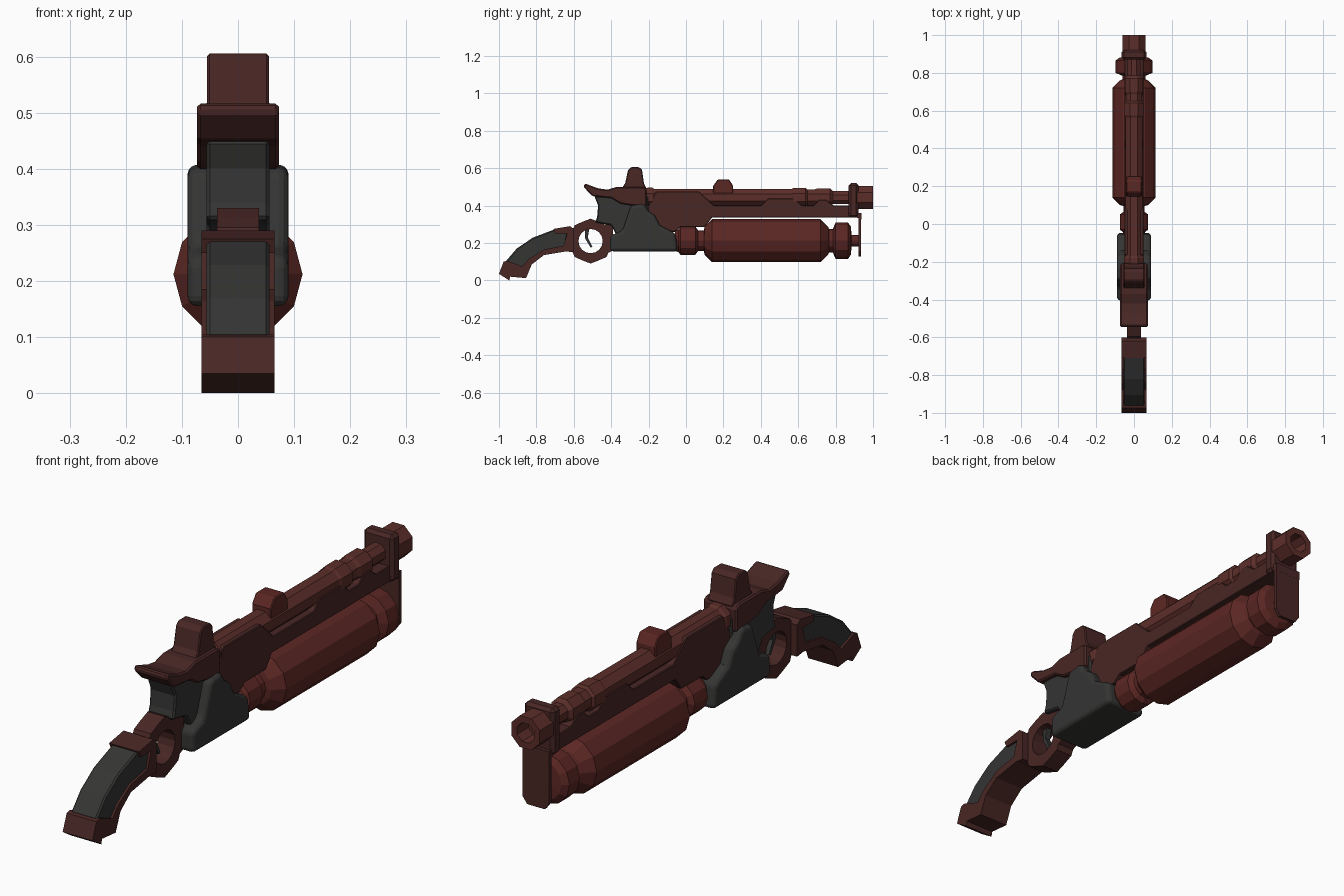
import bpy, bmesh
from math import sin, cos, pi

if "Cube" in bpy.data.objects:
    bpy.data.objects.remove(bpy.data.objects["Cube"])


def material(name, rgb):
    m = bpy.data.materials.new(name)
    m.diffuse_color = (*rgb, 1)
    m.use_nodes = True
    m.node_tree.nodes["Principled BSDF"].inputs["Base Color"].default_value = m.diffuse_color
    return m


BROWN = material("brown", (0.065, 0.020, 0.018))
RED = material("red", (0.105, 0.020, 0.017))
RUST = material("rust", (0.105, 0.027, 0.022))
GREY = material("dark_grey", (0.035, 0.035, 0.034))


def finish(bm, name, mat, bevel=0, segments=1):
    bmesh.ops.recalc_face_normals(bm, faces=bm.faces)
    me = bpy.data.meshes.new(name)
    bm.to_mesh(me)
    bm.free()
    me.materials.append(mat)
    ob = bpy.data.objects.new(name, me)
    bpy.context.collection.objects.link(ob)
    if bevel:
        b = ob.modifiers.new("bevel", 'BEVEL')
        b.width, b.segments = bevel, segments
        b.limit_method, b.angle_limit = 'ANGLE', 0.7
    return ob


def plate(name, pts, half, mat, bevel=0, segments=1):
    """Side profile (y, z) extruded symmetrically across x."""
    bm = bmesh.new()
    a = [bm.verts.new((-half, y, z)) for y, z in pts]
    b = [bm.verts.new((half, y, z)) for y, z in pts]
    bm.faces.new(a)
    bm.faces.new(b[::-1])
    for i in range(len(pts)):
        j = (i + 1) % len(pts)
        bm.faces.new((a[i], a[j], b[j], b[i]))
    return finish(bm, name, mat, bevel, segments)


def block(name, y0, y1, z0, z1, half, mat, bevel=0):
    return plate(name, [(y0, z0), (y1, z0), (y1, z1), (y0, z1)], half, mat, bevel)


def lathe(name, prof, zc, sides, mat, turn=0):
    """Profile (y, radius) turned about a lengthwise axis at height zc."""
    bm = bmesh.new()
    rings = [[bm.verts.new((r * cos(2 * pi * (i + turn) / sides), y,
                            zc + r * sin(2 * pi * (i + turn) / sides)))
              for i in range(sides)] for y, r in prof]
    for p, q in zip(rings, rings[1:]):
        for i in range(sides):
            j = (i + 1) % sides
            bm.faces.new((p[i], p[j], q[j], q[i]))
    bm.faces.new(rings[0])
    bm.faces.new(rings[-1])
    return finish(bm, name, mat)


# Grip: brown C-shaped frame with a grey inlay
plate("grip_frame", [(-1, .035), (-.945, 0), (-.94, .02), (-.855, .012), (-.825, .085),
      (-.76, .135), (-.64, .155), (-.60, .15), (-.60, .275), (-.62, .29), (-.71, .275),
      (-.70, .25), (-.635, .25), (-.655, .185), (-.76, .165), (-.84, .115),
      (-.875, .075), (-.955, .105), (-.975, .10)], .065, BROWN)
plate("grip_inlay", [(-.965, .10), (-.905, .17), (-.82, .228), (-.71, .27), (-.63, .255),
      (-.65, .175), (-.76, .155), (-.84, .10), (-.87, .065)], .056, GREY, .006)

# Trigger guard: octagonal outside, round opening
bm = bmesh.new()
CY, CZ, N = -.51, .21, 16
loops = []
for x, inner in ((-.037, 0), (.037, 0), (.037, 1), (-.037, 1)):
    ring = []
    for i in range(N):
        a = 2 * pi * (i + .5 * 2) / N + pi / 8
        r = .065 if inner else (.112 if i % 2 else .12)
        ring.append(bm.verts.new((x, CY + r * cos(a), CZ + r * sin(a))))
    loops.append(ring)
for k in range(4):
    p, q = loops[k], loops[(k + 1) % 4]
    for i in range(N):
        j = (i + 1) % N
        bm.faces.new((p[i], p[j], q[j], q[i]))
finish(bm, "trigger_guard", BROWN)
plate("guard_rear_neck", [(-.625, .155), (-.58, .145), (-.58, .28), (-.625, .28)], .037, BROWN)
plate("guard_front_lug", [(-.44, .135), (-.39, .16), (-.39, .30), (-.44, .30)], .037, BROWN)
plate("trigger", [(-.54, .285), (-.515, .285), (-.525, .23), (-.50, .18), (-.51, .175),
      (-.54, .225)], .012, GREY)

# Receiver: narrow upper rear and wide rounded lower body
plate("receiver_rear", [(-.49, .45), (-.47, .40), (-.475, .34), (-.485, .31), (-.40, .295),
      (-.36, .22), (-.2, .22), (-.2, .45)], .056, GREY, .006)
plate("receiver_body", [(-.405, .155), (-.405, .24), (-.34, .265), (-.295, .40), (-.225, .41),
      (-.20, .37), (-.165, .345), (-.14, .295), (-.055, .25), (-.045, .155)],
      .09, GREY, .018, 3)

# Hood above the receiver with the rear sight
plate("receiver_hood", [(-.54, .518), (-.548, .50), (-.50, .45), (-.40, .44), (-.35, .41),
      (-.29, .40), (-.21, .395), (-.21, .49), (-.23, .50), (-.37, .50), (-.42, .485),
      (-.47, .492)], .073, BROWN, .006)
plate("rear_sight", [(-.345, .49), (-.325, .52), (-.31, .59), (-.295, .605), (-.25, .605),
      (-.235, .59), (-.225, .52), (-.21, .49)], .055, BROWN, .004)

# Long frame carrying the barrel
plate("barrel_frame", [(-.28, .26), (-.06, .26), (-.03, .285), (.10, .285), (.14, .337),
      (.90, .337), (.90, .40), (.79, .40), (.75, .43), (.71, .43), (.68, .40), (.62, .40),
      (.58, .438), (.44, .438), (.40, .40), (.15, .40), (.07, .475), (-.16, .475),
      (-.20, .40), (-.28, .40)], .051, BROWN, .003)

# Octagonal barrel with collars and a hollow muzzle
lathe("barrel", [(-.22, .05), (.565, .05), (.575, .056), (.64, .056), (.65, .046),
      (.685, .046), (.70, .052), (.77, .052), (.785, .038), (.88, .038)], .443, 8, RUST, .5)
lathe("barrel_rear_collar", [(-.215, .052), (-.205, .057), (-.18, .057), (-.17, .05)],
      .443, 8, RUST, .5)
lathe("muzzle", [(.90, .067), (1, .067), (1, .04), (.93, .04)], .443, 8, RUST, .5)
plate("front_sight", [(.145, .46), (.145, .505), (.17, .54), (.23, .54), (.252, .505),
      (.252, .46)], .042, RED, .004)

# Front bracket and the plate hanging in front of the lower tube
block("front_bracket", .87, .922, .335, .52, .065, BROWN, .012)
plate("bracket_step", [(.87, .36), (.937, .36), (.937, .325), (.915, .335)], .058, BROWN)
bm = bmesh.new()
outline = [(-.058, .345), (-.058, .155), (-.038, .128), (.038, .128), (.058, .155), (.058, .345)]
face = bm.faces.new([bm.verts.new((x, .922, z)) for x, z in outline])
ext = bmesh.ops.extrude_face_region(bm, geom=[face])["geom"]
bmesh.ops.translate(bm, vec=(0, .014, 0), verts=[v for v in ext if isinstance(v, bmesh.types.BMVert)])
finish(bm, "front_plate", BROWN)

# Twelve-sided lower tube with end rings
lathe("lower_tube", [(-.06, .055), (-.04, .06), (-.03, .075), (.05, .075), (.065, .055),
      (.095, .055), (.10, .075), (.14, .115), (.72, .115), (.76, .075), (.765, .062),
      (.785, .062), (.80, .098), (.865, .098), (.882, .075), (.885, .03), (.925, .03)],
      .212, 12, RED)
